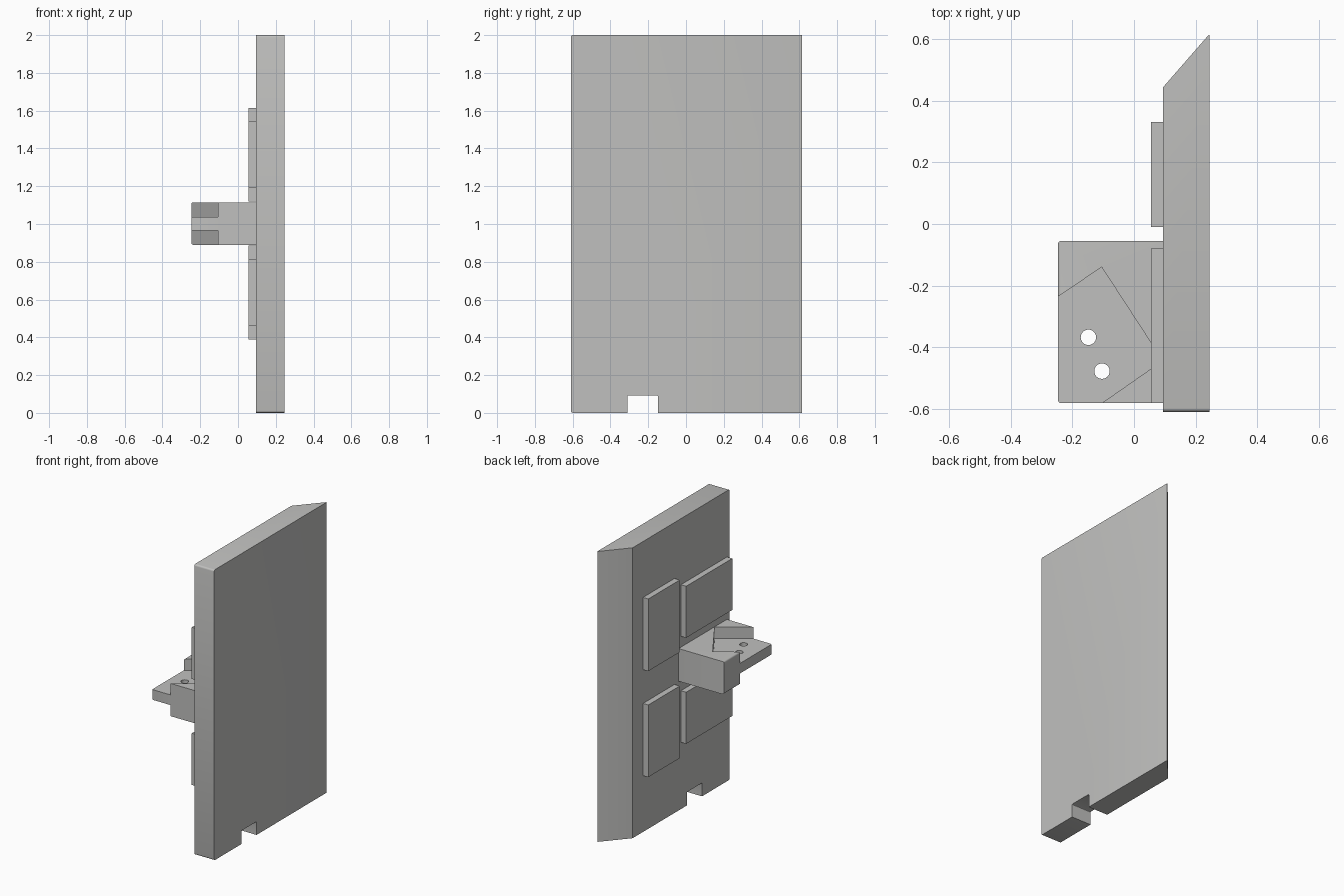
import bpy, bmesh, math
from mathutils import Vector

old = bpy.data.objects.get("Cube")
if old:
    bpy.data.objects.remove(old, do_unlink=True)

grey = bpy.data.materials.new("light_grey")
grey.use_nodes = True
colour = (0.53, 0.53, 0.52, 1)
grey.diffuse_color = colour
grey.node_tree.nodes["Principled BSDF"].inputs["Base Color"].default_value = colour


def prism(name, points, direction, shape=None):
    """Extrude a closed 3D outline along a vector; shape edits the bmesh."""
    bm = bmesh.new()
    face = bm.faces.new([bm.verts.new(p) for p in points])
    ext = bmesh.ops.extrude_face_region(bm, geom=[face])
    verts = [g for g in ext["geom"] if isinstance(g, bmesh.types.BMVert)]
    bmesh.ops.translate(bm, verts=verts, vec=direction)
    bmesh.ops.recalc_face_normals(bm, faces=bm.faces)
    if shape:
        shape(bm)
    mesh = bpy.data.meshes.new(name)
    bm.to_mesh(mesh)
    bm.free()
    mesh.materials.append(grey)
    obj = bpy.data.objects.new(name, mesh)
    bpy.context.collection.objects.link(obj)
    return obj


def box(name, x0, x1, y0, y1, z0, z1, shape=None):
    base = [(x0, y0, z0), (x1, y0, z0), (x1, y1, z0), (x0, y1, z0)]
    return prism(name, base, (0, 0, z1 - z0), shape)


def bevel_edges(bm, test, width):
    edges = [e for e in bm.edges if test(e.verts[0].co, e.verts[1].co)]
    bmesh.ops.bevel(bm, geom=edges, offset=width, segments=3, profile=0.5,
                    affect='EDGES', clamp_overlap=True)


def smooth(obj):
    bpy.ops.object.select_all(action='DESELECT')
    obj.select_set(True)
    bpy.context.view_layer.objects.active = obj
    bpy.ops.object.shade_smooth_by_angle(angle=math.radians(30))


# Door panel: notched outline, mitred back edge, softened corners
IN, OUT, FRONT, BACK = 0.095, 0.245, -0.61, 0.617


def shape_panel(bm):
    for v in bm.verts:
        if v.co.y > 0.6 and v.co.x < 0.1:
            v.co.y = 0.445
    bevel_edges(bm, lambda a, b: abs(a.x - b.x) > 0.1 and a.y < FRONT + 0.01
                and b.y < FRONT + 0.01, 0.012)
    bevel_edges(bm, lambda a, b: a.y > 0.6 and b.y > 0.6
                and abs(a.z - b.z) > 1, 0.005)
    bevel_edges(bm, lambda a, b: abs(a.x - b.x) > 0.1
                and abs(a.z - 0.092) < 0.001, 0.005)


outline = [(FRONT, 0), (-0.31, 0), (-0.31, 0.092), (-0.148, 0.092),
           (-0.148, 0), (BACK, 0), (BACK, 2), (FRONT, 2)]
panel = prism("panel", [(IN, y, z) for y, z in outline],
              (OUT - IN, 0, 0), shape_panel)
smooth(panel)

# Four raised pads on the inner face
for level, dz in (("lower", 0), ("upper", 0.73)):
    box(level + "_back_pad", 0.055, IN, -0.01, 0.332, 0.388 + dz, 0.885 + dz)
    box(level + "_front_pad", 0.055, IN, -0.582, -0.08, 0.46 + dz, 0.815 + dz)

# Mounting block with a rounded outer end
block = box("mounting_block", -0.247, IN, -0.582, -0.055, 0.89, 1.115,
            lambda bm: bevel_edges(bm, lambda a, b: a.x < -0.24 and b.x < -0.24, 0.01))

# Cutters: slanted pockets above and below, and two bolt holes
pocket = [(-0.105, -0.14), (0.093, -0.444), (-0.105, -0.582), (-0.15, -0.7),
          (-0.4, -0.7), (-0.4, -0.34)]
cutters = [prism("pocket_cutter", [(x, y, z) for x, y in pocket], (0, 0, 0.2))
           for z in (1.036, 0.766)]
for cx, cy in ((-0.148, -0.368), (-0.104, -0.478)):
    ring = [(cx + 0.025 * math.cos(i * math.tau / 32),
             cy + 0.025 * math.sin(i * math.tau / 32), 0.8) for i in range(32)]
    cutters.append(prism("hole_cutter", ring, (0, 0, 0.4)))

bpy.context.view_layer.objects.active = block
for cutter in cutters:
    cutter.hide_render = True
    mod = block.modifiers.new("cut", 'BOOLEAN')
    mod.operation = 'DIFFERENCE'
    mod.solver = 'EXACT'
    mod.object = cutter
    bpy.ops.object.select_all(action='DESELECT')
    block.select_set(True)
    bpy.context.view_layer.objects.active = block
    bpy.ops.object.modifier_apply(modifier=mod.name)
    bpy.data.objects.remove(cutter, do_unlink=True)
smooth(block)
